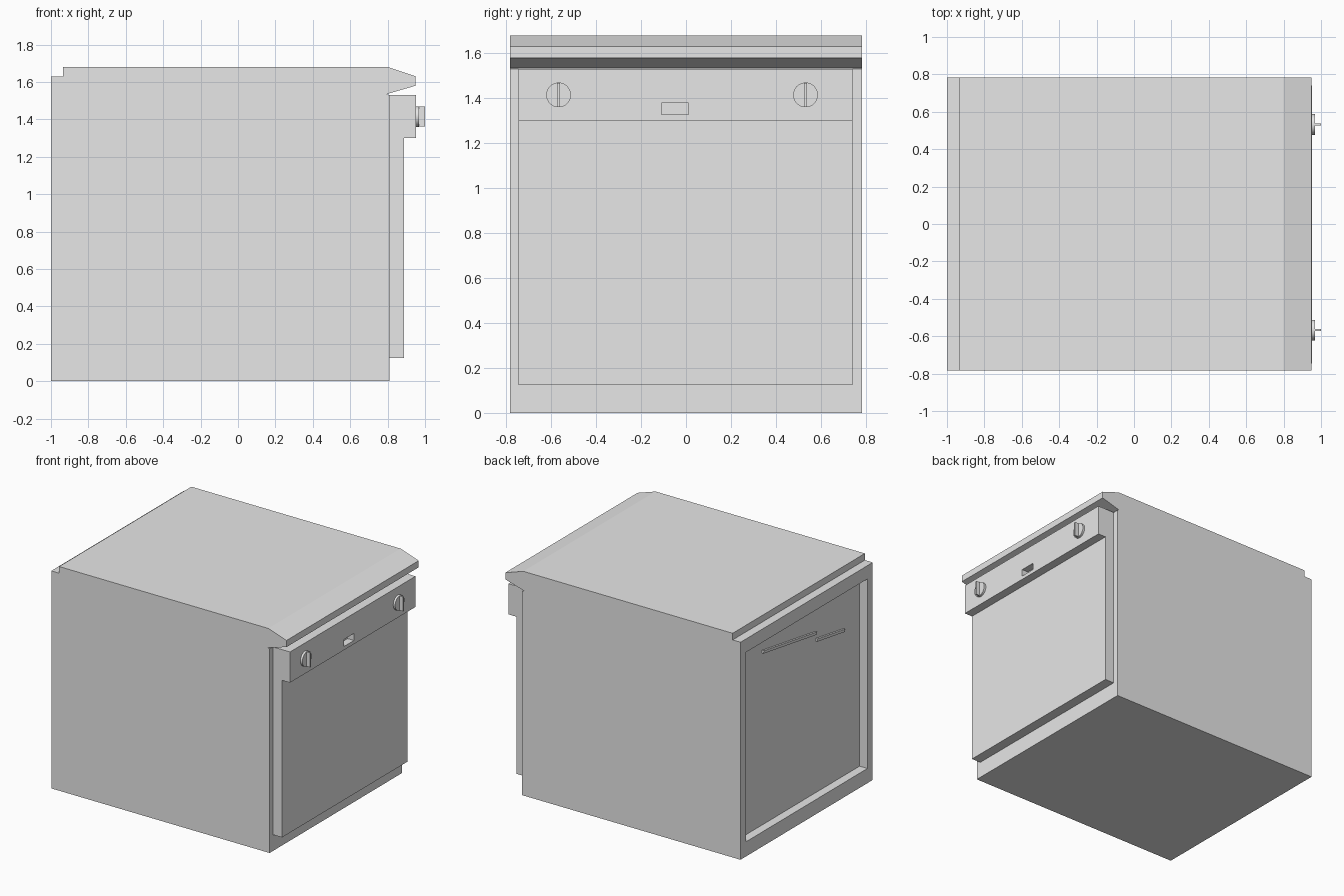
import bpy
import bmesh
import math
from mathutils import Matrix

cube = bpy.data.objects.get("Cube")
if cube:
    bpy.data.objects.remove(cube, do_unlink=True)

GREY = (0.8, 0.8, 0.8, 1.0)
grey = bpy.data.materials.new("light_grey")
grey.use_nodes = True
grey.diffuse_color = GREY
for node in grey.node_tree.nodes:
    if node.type == 'BSDF_PRINCIPLED':
        node.inputs["Base Color"].default_value = GREY


def finish(name, bm):
    bmesh.ops.recalc_face_normals(bm, faces=bm.faces)
    mesh = bpy.data.meshes.new(name)
    bm.to_mesh(mesh)
    bm.free()
    mesh.materials.append(grey)
    obj = bpy.data.objects.new(name, mesh)
    bpy.context.collection.objects.link(obj)
    return obj


def extrude_profile(name, points, half_width):
    """Extrude an x-z outline along y."""
    bm = bmesh.new()
    face = bm.faces.new([bm.verts.new((x, -half_width, z)) for x, z in points])
    side = bmesh.ops.extrude_face_region(bm, geom=[face])
    verts = [g for g in side["geom"] if isinstance(g, bmesh.types.BMVert)]
    bmesh.ops.translate(bm, verts=verts, vec=(0, 2 * half_width, 0))
    return finish(name, bm)


def box(name, x, y, z, tilt=0.0):
    """Box from ranges, optionally tilted about its own x axis."""
    bm = bmesh.new()
    size = [b - a for a, b in (x, y, z)]
    centre = [(a + b) / 2 for a, b in (x, y, z)]
    matrix = (Matrix.Translation(centre) @ Matrix.Rotation(tilt, 4, 'X')
              @ Matrix.Diagonal((*size, 1)))
    bmesh.ops.create_cube(bm, size=1, matrix=matrix)
    return finish(name, bm)


def cut(obj, cutter):
    mod = obj.modifiers.new("cut", 'BOOLEAN')
    mod.operation = 'DIFFERENCE'
    mod.solver = 'EXACT'
    mod.object = cutter
    bpy.context.view_layer.objects.active = obj
    bpy.ops.object.modifier_apply(modifier=mod.name)
    bpy.data.objects.remove(cutter, do_unlink=True)


# Cabinet with overhanging worktop lip and rear step
cabinet = extrude_profile("cabinet", [
    (-1, 0), (0.81, 0), (0.81, 1.53), (0.795, 1.535), (0.95, 1.58),
    (0.95, 1.63), (0.80, 1.68), (-0.935, 1.68), (-0.935, 1.63), (-1, 1.63)], 0.783)

# Recessed rear panel
cut(cabinet, box("rear_cutter", (-1.1, -0.935), (-0.72, 0.72), (0.11, 1.53)))

# Slanted pipe rails on the rear panel
box("upper_pipe_rail", (-0.95, -0.93), (-0.2, 0.44), (1.35, 1.37), 0.156)
box("lower_pipe_rail", (-0.95, -0.93), (-0.53, -0.2), (1.22, 1.24), 0.156)

# Door and control panel with a finger slot
box("door", (0.81, 0.887), (-0.745, 0.74), (0.123, 1.30))
panel = box("control_panel", (0.81, 0.953), (-0.745, 0.74), (1.30, 1.53))
cut(panel, box("slot_cutter", (0.90, 1.1), (-0.108, 0.012), (1.327, 1.38)))

# Round knobs, each with an upright grip
for side, y in (("right", -0.567), ("left", 0.532)):
    bm = bmesh.new()
    bmesh.ops.create_cone(
        bm, cap_ends=True, segments=32, radius1=0.055, radius2=0.055, depth=0.018,
        matrix=Matrix.Translation((0.96, y, 1.415)) @ Matrix.Rotation(math.pi / 2, 4, 'Y'))
    knob = finish(side + "_knob", bm)
    bpy.ops.object.select_all(action='DESELECT')
    knob.select_set(True)
    bpy.context.view_layer.objects.active = knob
    bpy.ops.object.shade_smooth_by_angle(angle=math.radians(30))
    box(side + "_knob_grip", (0.96, 1.0), (y - 0.006, y + 0.006), (1.361, 1.469))
